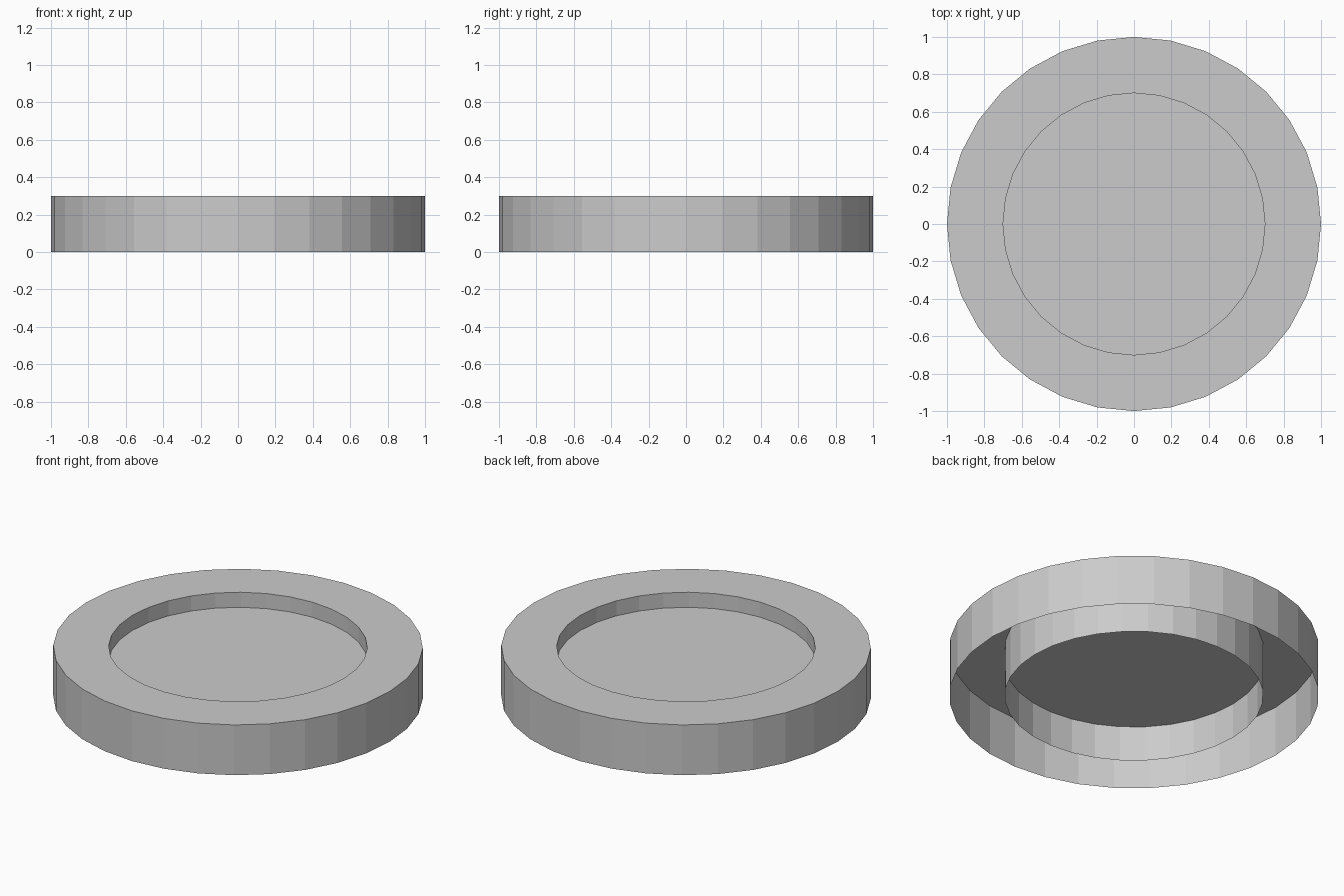
import bpy, bmesh
from math import cos, sin, tau

if "Cube" in bpy.data.objects:
    bpy.data.objects.remove(bpy.data.objects["Cube"])

SIDES = 32
OUTER, INNER = 1.0, 0.7
HEIGHT, FLOOR = 0.3, 0.21


def ring(bm, radius, z):
    return [bm.verts.new((radius * cos(tau * i / SIDES), radius * sin(tau * i / SIDES), z))
            for i in range(SIDES)]


def bridge(bm, a, b):
    for i in range(SIDES):
        j = (i + 1) % SIDES
        bm.faces.new((a[i], a[j], b[j], b[i]))


def finish(bm, name):
    mesh = bpy.data.meshes.new(name)
    bm.to_mesh(mesh)
    bm.free()
    obj = bpy.data.objects.new(name, mesh)
    bpy.context.collection.objects.link(obj)


# Hollow rim, open underneath: outer wall, flat top, inner wall
bm = bmesh.new()
profile = [(OUTER, 0), (OUTER, HEIGHT), (INNER, HEIGHT), (INNER, FLOOR), (INNER, 0)]
rings = [ring(bm, r, z) for r, z in profile]
for a, b in zip(rings, rings[1:]):
    bridge(bm, a, b)
finish(bm, "rim")

# Recessed floor, a single sheet
bm = bmesh.new()
bm.faces.new(ring(bm, INNER, FLOOR))
finish(bm, "recessed_floor")
